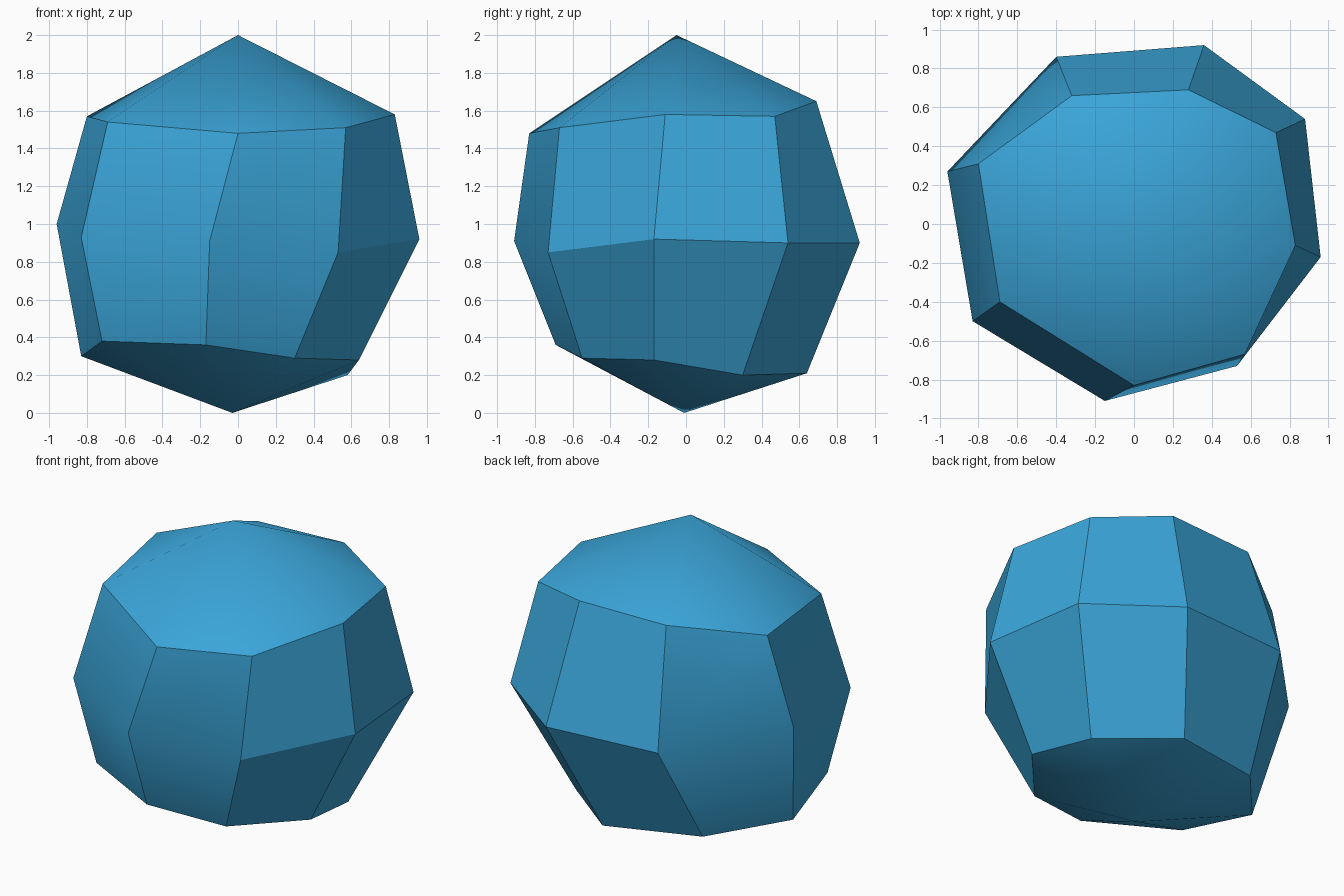
import bpy, bmesh, math

if "Cube" in bpy.data.objects:
    bpy.data.objects.remove(bpy.data.objects["Cube"])

# Flat blue colour
blue = bpy.data.materials.new("sky blue")
blue.diffuse_color = (0.043, 0.38, 0.70, 1.0)
blue.use_nodes = True
blue.node_tree.nodes["Principled BSDF"].inputs["Base Color"].default_value = blue.diffuse_color

# Irregular eight-sided rings, bottom to top, counter-clockwise from the front
rings = [
    [(-.17, -.69, .36), (.30, -.55, .29), (.64, -.17, .28), (.58, .30, .20),
     (.15, .64, .21), (-.47, .50, .25), (-.83, .09, .30), (-.72, -.42, .38)],
    [(-.15, -.91, .91), (.53, -.73, .85), (.96, -.17, .92), (.88, .54, .90),
     (.36, .92, .90), (-.40, .86, .91), (-.96, .27, 1.0), (-.83, -.50, .93)],
    [(0, -.83, 1.48), (.57, -.67, 1.51), (.83, -.11, 1.58), (.73, .47, 1.57),
     (.28, .69, 1.65), (-.32, .66, 1.64), (-.80, .31, 1.57), (-.69, -.40, 1.54)],
]

bm = bmesh.new()
loops = [[bm.verts.new(p) for p in ring] for ring in rings]
bottom = bm.verts.new((-.03, -.01, 0))
top = bm.verts.new((0, -.05, 2))

# Pole fans and side quads
for i in range(8):
    j = (i + 1) % 8
    bm.faces.new((bottom, loops[0][j], loops[0][i]))
    bm.faces.new((top, loops[2][i], loops[2][j]))
    for low, high in zip(loops, loops[1:]):
        bm.faces.new((low[i], low[j], high[j], high[i]))
bmesh.ops.recalc_face_normals(bm, faces=bm.faces)

mesh = bpy.data.meshes.new("boulder")
bm.to_mesh(mesh)
bm.free()
mesh.materials.append(blue)
boulder = bpy.data.objects.new("boulder", mesh)
bpy.context.collection.objects.link(boulder)

# Smooth shading with sharp creases
bpy.context.view_layer.objects.active = boulder
boulder.select_set(True)
bpy.ops.object.shade_smooth_by_angle(angle=math.radians(30))
